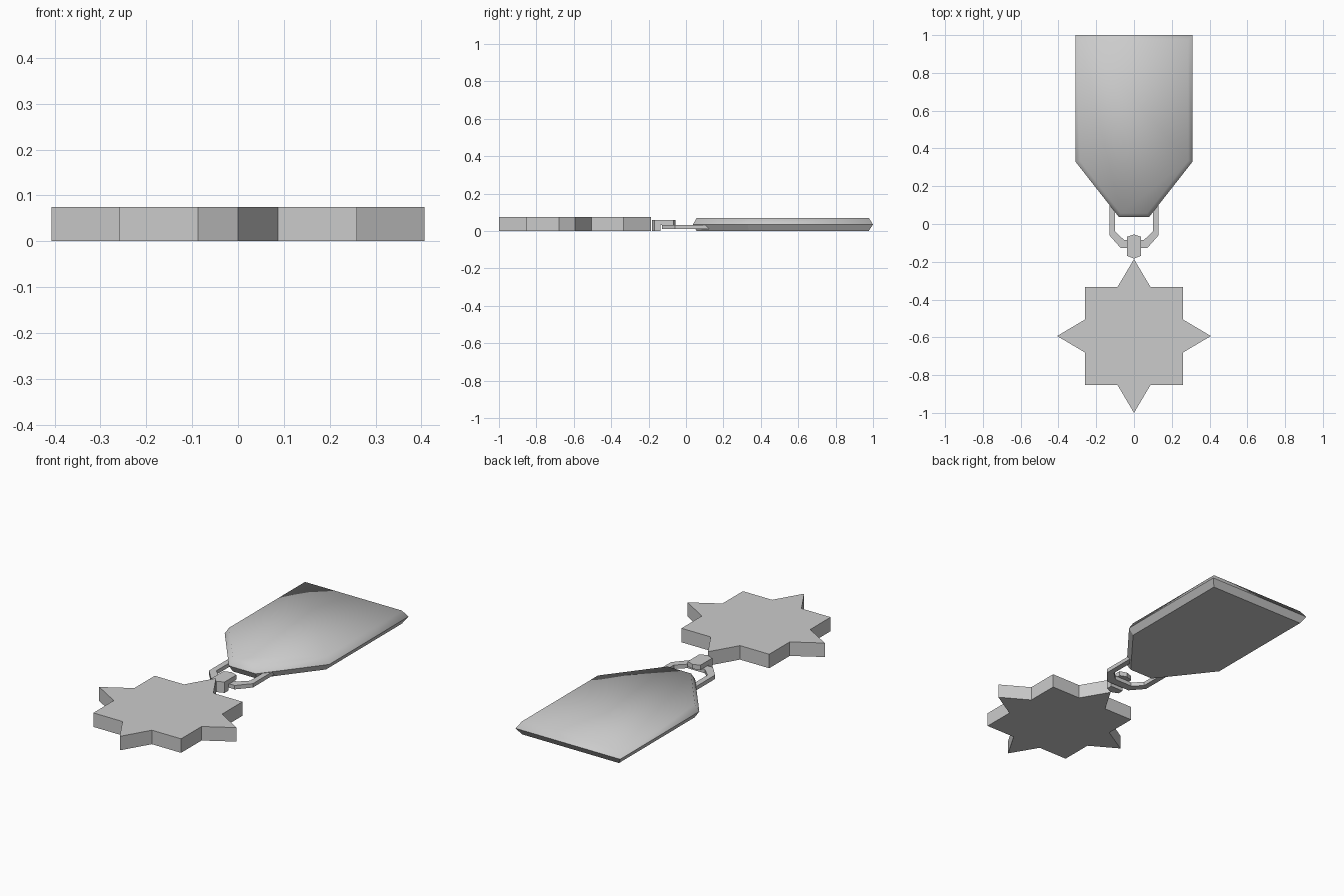
import bpy
import bmesh

cube = bpy.data.objects.get("Cube")
if cube:
    bpy.data.objects.remove(cube, do_unlink=True)

GREY = (0.6, 0.6, 0.6, 1.0)
metal = bpy.data.materials.new("plain_grey")
metal.use_nodes = True
metal.diffuse_color = GREY
metal.node_tree.nodes["Principled BSDF"].inputs["Base Color"].default_value = GREY


def finish(name, bm):
    bmesh.ops.recalc_face_normals(bm, faces=bm.faces)
    mesh = bpy.data.meshes.new(name)
    bm.to_mesh(mesh)
    bm.free()
    mesh.materials.append(metal)
    obj = bpy.data.objects.new(name, mesh)
    bpy.context.collection.objects.link(obj)
    return obj


def mirrored(half):
    """Close a right-hand outline by mirroring it across x = 0."""
    return half + [(-x, y) for x, y in reversed(half) if x > 0]


def ring(bm, outline, z):
    return [bm.verts.new((x, y, z)) for x, y in outline]


def bridge(bm, a, b):
    n = len(a)
    return [bm.faces.new((a[i], a[(i + 1) % n], b[(i + 1) % n], b[i])) for i in range(n)]


def prism(name, outline, z0, z1):
    bm = bmesh.new()
    low, high = ring(bm, outline, z0), ring(bm, outline, z1)
    bm.faces.new(low)
    bm.faces.new(high)
    bridge(bm, low, high)
    return finish(name, bm)


# Eight-pointed star: square corners plus four longer points
TIP, SIDE, NOTCH, STAR_Y = 0.407, 0.26, 0.087, -0.593
star = []
x, y = 1, 0
for quarter in range(4):
    for along, across in ((TIP, 0), (SIDE, NOTCH), (SIDE, SIDE), (NOTCH, SIDE)):
        star.append((along * x - across * y, along * y + across * x + STAR_Y))
    x, y = -y, x
prism("star_pendant", star, 0, 0.075)

# Ribbon: pointed plate with a chevron rim, soft on the upper side only
rim_outline = mirrored([(0.08, 0.037), (0.31, 0.33), (0.31, 1.0)])
face_outline = mirrored([(0.07, 0.057), (0.287, 0.335), (0.287, 0.977)])
bm = bmesh.new()
low = ring(bm, face_outline, 0)
rim = ring(bm, rim_outline, 0.035)
high = ring(bm, face_outline, 0.07)
bm.faces.new(low)
bridge(bm, low, rim)
for face in bridge(bm, rim, high) + [bm.faces.new(high)]:
    face.smooth = True
for a, b in zip(rim, rim[1:] + rim[:1]):
    bm.edges.get((a, b)).smooth = False
finish("ribbon", bm)

# Flat link whose upper end is held inside the ribbon
outer = mirrored([(0.07, -0.128), (0.13, -0.06), (0.13, 0.24), (0.07, 0.3)])
inner = mirrored([(0.052, -0.085), (0.1, -0.04), (0.1, 0.22), (0.052, 0.27)])
bm = bmesh.new()
loops = [ring(bm, o, z) for o, z in
         ((outer, 0.012), (outer, 0.033), (inner, 0.033), (inner, 0.012))]
for i in range(4):
    bridge(bm, loops[i], loops[(i + 1) % 4])
finish("link", bm)

# Hook: a hexagonal cap over the link and a leg down to the star
prism("hook_cap", mirrored([(0, -0.183), (0.038, -0.168), (0.038, -0.068), (0, -0.055)]),
      0.033, 0.058)
prism("hook_leg", mirrored([(0, -0.183), (0.038, -0.168), (0.038, -0.136)]), 0, 0.033)
